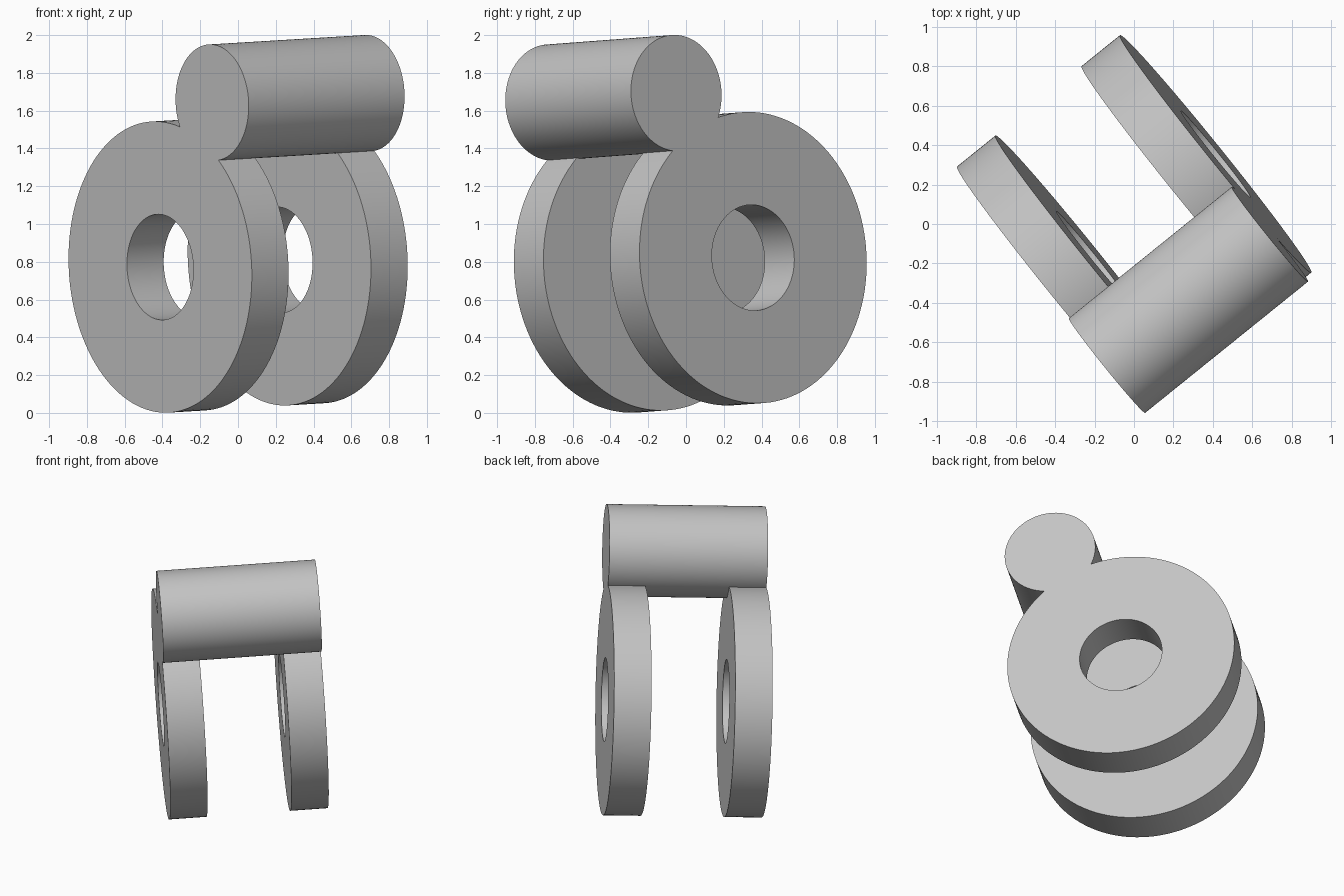
import bpy
from mathutils import Vector, Matrix

cube = bpy.data.objects.get("Cube")
if cube:
    bpy.data.objects.remove(cube, do_unlink=True)

RING_R, HOLE_R, BARREL_R = 0.772, 0.28, 0.308
LENGTH, THICK, OFFSET = 1.061, 0.25, 1.0
SEGMENTS = 128

grey = bpy.data.materials.new("plain grey")
grey.use_nodes = True
colour = (0.55, 0.55, 0.55, 1)
grey.diffuse_color = colour
grey.node_tree.nodes["Principled BSDF"].inputs["Base Color"].default_value = colour


def cylinder(name, radius, x, z0, z1):
    """Upright cylinder from z0 to z1, with its axis at x."""
    bpy.ops.mesh.primitive_cylinder_add(
        vertices=SEGMENTS, radius=radius, depth=z1 - z0,
        location=(x, 0, (z0 + z1) / 2))
    obj = bpy.context.object
    obj.name = name
    obj.data.materials.append(grey)
    bpy.ops.object.transform_apply(location=True, rotation=True, scale=True)
    return obj


def boolean(target, tool, operation):
    mod = target.modifiers.new(operation.lower(), 'BOOLEAN')
    mod.object, mod.operation, mod.solver = tool, operation, 'EXACT'
    bpy.context.view_layer.objects.active = target
    bpy.ops.object.modifier_apply(modifier=mod.name)
    bpy.data.objects.remove(tool, do_unlink=True)


# Barrel fused to a holed ring plate at each end
hinge = cylinder("hinge_knuckle", BARREL_R, OFFSET, 0, LENGTH)
for z in (0, LENGTH - THICK):
    boolean(hinge, cylinder("ring_plate", RING_R, 0, z, z + THICK), 'UNION')
boolean(hinge, cylinder("bore", HOLE_R, 0, -0.1, LENGTH + 0.1), 'DIFFERENCE')

# Tilt the finished part into place
axis = Vector((0.825, 0.665, 0.05)).normalized()
to_barrel = Vector((0.278, -0.405, 0.872))
to_barrel = (to_barrel - axis * to_barrel.dot(axis)).normalized()
side = axis.cross(to_barrel)
turn = Matrix((to_barrel, side, axis)).transposed().to_4x4()
hinge.data.transform(Matrix.Translation((-0.412, -0.31, 0.772)) @ turn)

# Smooth walls, sharp rims
bpy.ops.object.select_all(action='DESELECT')
hinge.select_set(True)
bpy.context.view_layer.objects.active = hinge
bpy.ops.object.shade_smooth_by_angle(angle=0.5)
